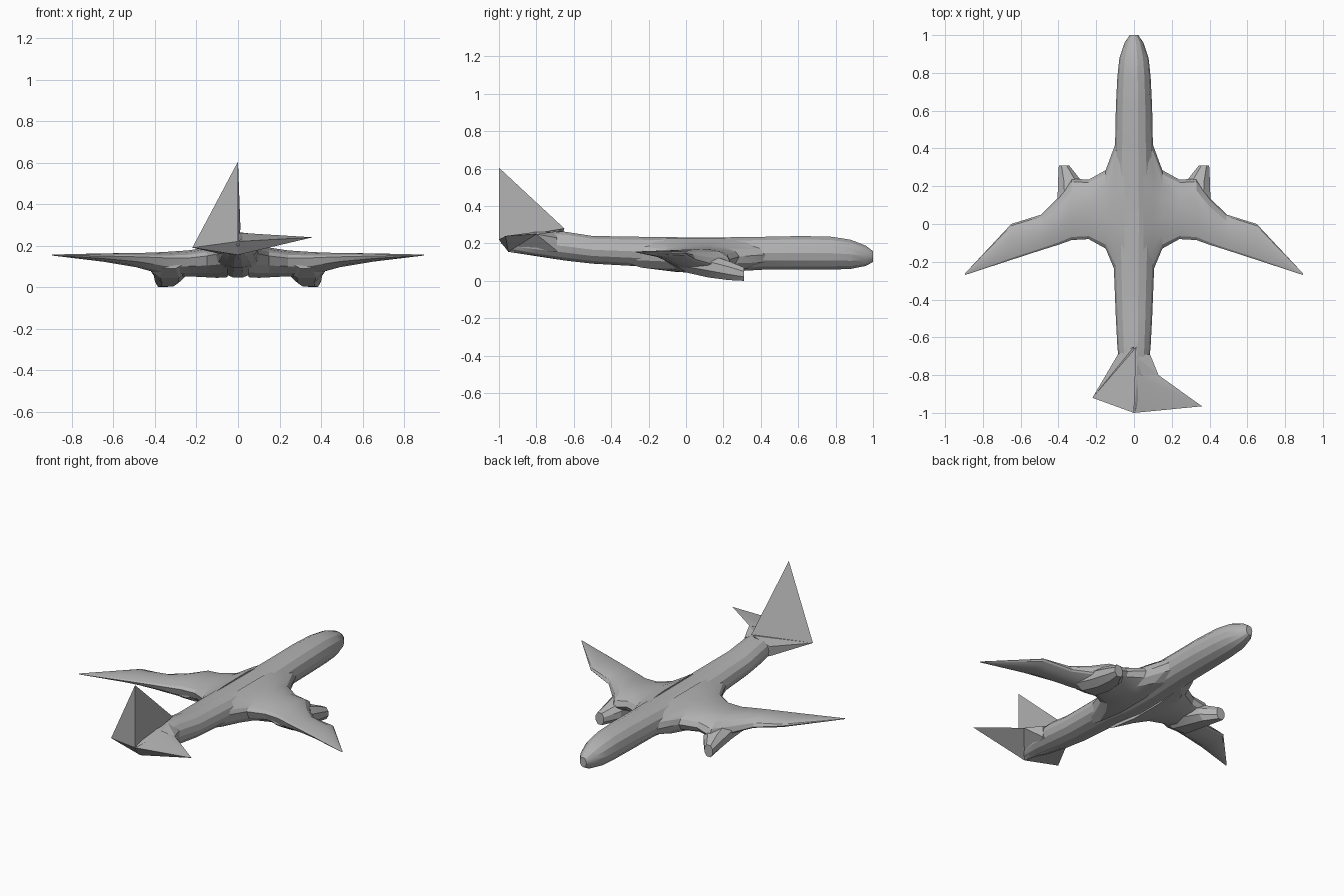
import bpy, bmesh, math
from mathutils import Vector

cube = bpy.data.objects.get("Cube")
if cube:
    bpy.data.objects.remove(cube, do_unlink=True)

grey = bpy.data.materials.new("plain grey")
grey.use_nodes = True
grey.diffuse_color = (0.45, 0.45, 0.45, 1)
grey.node_tree.nodes["Principled BSDF"].inputs["Base Color"].default_value = (0.45, 0.45, 0.45, 1)


def finish(name, bm, mirror=False):
    bmesh.ops.recalc_face_normals(bm, faces=bm.faces)
    mesh = bpy.data.meshes.new(name)
    bm.to_mesh(mesh)
    bm.free()
    mesh.materials.append(grey)
    obj = bpy.data.objects.new(name, mesh)
    bpy.context.collection.objects.link(obj)
    if mirror:
        obj.modifiers.new("other side", "MIRROR")
    bpy.ops.object.select_all(action="DESELECT")
    obj.select_set(True)
    bpy.context.view_layer.objects.active = obj
    bpy.ops.object.shade_smooth_by_angle(angle=math.radians(20))
    return obj


def loft(name, rings, mirror=False):
    """Skin a series of equal-sized rings and cap both ends."""
    bm = bmesh.new()
    loops = [[bm.verts.new(p) for p in ring] for ring in rings]
    n = len(loops[0])
    for a, b in zip(loops, loops[1:]):
        for i in range(n):
            j = (i + 1) % n
            bm.faces.new((a[i], a[j], b[j], b[i]))
    bm.faces.new(loops[0])
    bm.faces.new(loops[-1])
    return finish(name, bm, mirror)


def hull(name, points):
    """Solid faceted wedge around a few corner points."""
    bm = bmesh.new()
    for p in points:
        bm.verts.new(p)
    res = bmesh.ops.convex_hull(bm, input=bm.verts)
    loose = [v for v in bm.verts if not v.link_faces]
    bmesh.ops.delete(bm, geom=loose, context="VERTS")
    return finish(name, bm)


def body_ring(y, w, low, high, sides=14):
    mid, half = (low + high) / 2, (high - low) / 2
    angles = [2 * math.pi * i / sides for i in range(sides)]
    return [(w * math.cos(a), y, mid + half * math.sin(a)) for a in angles]


def wing_ring(x, lead, trail, z_lead, z_trail, low, high, sides=14):
    ring = []
    for i in range(sides):
        a = 2 * math.pi * i / sides
        c, s = math.cos(a), math.sin(a)
        t = (1 - c) / 2
        z = z_lead + (z_trail - z_lead) * t
        z += abs(s) * ((high if s > 0 else low) - z)
        ring.append((x, lead + (trail - lead) * t, z))
    return ring


# Fuselage: y, half width, bottom, top
fuselage = [
    (1.0, 0.022, 0.10, 0.16), (0.96, 0.050, 0.078, 0.19),
    (0.88, 0.077, 0.062, 0.222), (0.78, 0.088, 0.058, 0.238),
    (0.62, 0.096, 0.058, 0.242), (0.42, 0.100, 0.058, 0.238),
    (0.20, 0.110, 0.045, 0.235), (0.0, 0.115, 0.045, 0.235),
    (-0.20, 0.108, 0.073, 0.237), (-0.50, 0.096, 0.09, 0.242),
    (-0.65, 0.088, 0.107, 0.265), (-0.80, 0.072, 0.132, 0.262),
    (-0.93, 0.035, 0.158, 0.245), (-0.99, 0.008, 0.20, 0.228),
]
loft("fuselage", [body_ring(*r) for r in fuselage])

# Wings: x, leading y, trailing y, leading z, trailing z, bottom, top
wing = [
    (0.05, 0.52, -0.42, 0.15, 0.17, 0.045, 0.232),
    (0.10, 0.42, -0.25, 0.14, 0.16, 0.042, 0.212),
    (0.15, 0.285, -0.13, 0.13, 0.15, 0.045, 0.192),
    (0.24, 0.235, -0.08, 0.115, 0.14, 0.05, 0.178),
    (0.33, 0.24, -0.085, 0.09, 0.14, 0.045, 0.172),
    (0.40, 0.14, -0.11, 0.09, 0.143, 0.07, 0.168),
    (0.49, 0.05, -0.138, 0.115, 0.146, 0.095, 0.165),
    (0.65, 0.0, -0.19, 0.145, 0.15, 0.122, 0.163),
    (0.895, -0.262, -0.27, 0.154, 0.154, 0.152, 0.157),
]
loft("wings", [wing_ring(*r) for r in wing], mirror=True)


# Engine pods: y, inner x, outer x, bottom, top
def pod_ring(y, x0, x1, low, high):
    cut = (high - low) * 0.3
    side = (x1 - x0) * 0.25
    return [(x0 + side, y, low), (x1 - side, y, low), (x1, y, low + cut),
            (x1, y, high - cut), (x1 - side, y, high), (x0 + side, y, high),
            (x0, y, high - cut), (x0, y, low + cut)]


pods = [
    (0.31, 0.343, 0.398, 0.0, 0.072), (0.23, 0.28, 0.402, 0.004, 0.105),
    (0.12, 0.25, 0.405, 0.018, 0.14), (0.0, 0.24, 0.42, 0.045, 0.15),
    (-0.07, 0.27, 0.39, 0.09, 0.148),
]
loft("engine_pods", [pod_ring(*r) for r in pods], mirror=True)

# Tail: wide-based fin leaning over the shorter stabiliser
stern, keel = (0, -1, 0.22), (0, -0.95, 0.155)
short_tip, long_tip = (-0.22, -0.92, 0.19), (0.36, -0.965, 0.24)
hull("tail_fin", [(0, -1, 0.605), stern, (0.012, -0.65, 0.28), short_tip])
hull("short_stabiliser", [short_tip, stern, keel, (-0.085, -0.69, 0.16),
                          (-0.085, -0.69, 0.22), (0, -0.65, 0.28)])
shoulder = (0.13, -0.80, 0.25)
hull("long_stabiliser", [shoulder, long_tip, stern, keel, (0, -0.80, 0.262)])
hull("stabiliser_root", [(0.085, -0.69, 0.16), (0.085, -0.69, 0.23), shoulder,
                         stern, keel, (0, -0.69, 0.265), (0, -0.69, 0.115)])
